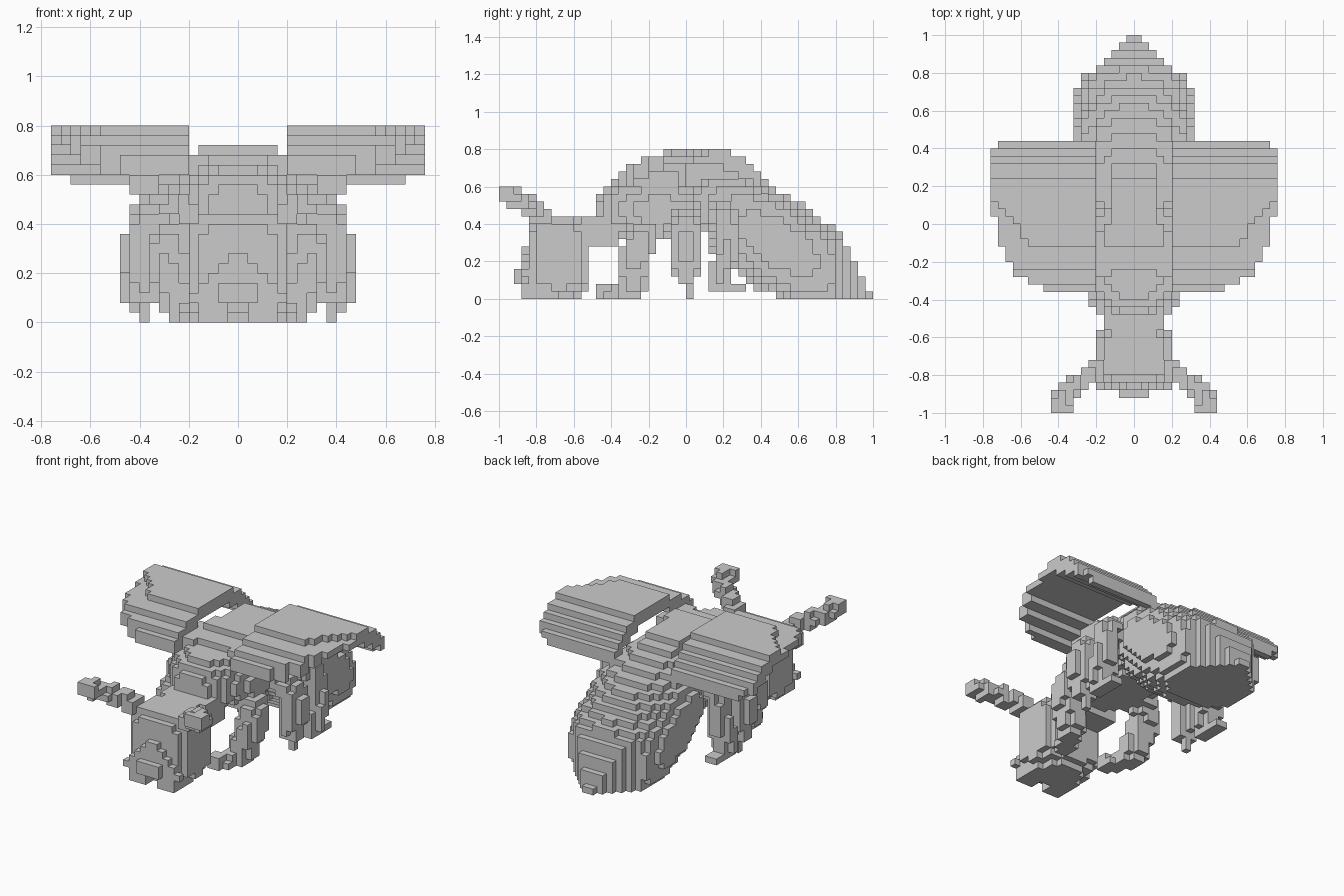
import bpy, bmesh
from mathutils import Vector

cube = bpy.data.objects.get("Cube")
if cube:
    bpy.data.objects.remove(cube, do_unlink=True)

U = 0.04                      # block size
NX, NY, NZ = 19, 25, 20       # half width, half length, height in blocks

grey = bpy.data.materials.new("plain_grey")
grey.use_nodes = True
grey.diffuse_color = (0.6, 0.6, 0.6, 1)
grey.node_tree.nodes["Principled BSDF"].inputs["Base Color"].default_value = (0.6, 0.6, 0.6, 1)

AXES = [Vector(v) for v in ((1, 0, 0), (0, 1, 0), (0, 0, 1))]


def blocks(name, inside):
    """Fill every block whose centre is inside, and keep the outer faces."""
    cells = {(i, j, k) for i in range(-NX, NX) for j in range(-NY, NY) for k in range(NZ)
             if inside(Vector((i + .5, j + .5, k + .5)) * U)}
    bm = bmesh.new()
    verts = {}

    def vert(p):
        key = tuple(round(c) for c in p)
        if key not in verts:
            verts[key] = bm.verts.new(Vector(key) * U)
        return verts[key]

    for cell in cells:
        for a in range(3):
            for sign in (-1, 1):
                n = AXES[a] * sign
                if tuple(round(c) for c in Vector(cell) + n) in cells:
                    continue
                u, v = AXES[(a + 1) % 3], AXES[(a + 2) % 3]
                o = Vector(cell) + (AXES[a] if sign > 0 else Vector())
                ring = [o, o + u, o + u + v, o + v]
                bm.faces.new([vert(p) for p in ring[::sign]])
    mesh = bpy.data.meshes.new(name)
    bm.to_mesh(mesh)
    bm.free()
    mesh.materials.append(grey)
    obj = bpy.data.objects.new(name, mesh)
    bpy.context.collection.objects.link(obj)
    return obj


def pair(name, inside):
    """Make a left and a right copy of a part described on the +x side."""
    for side, s in (("left", 1), ("right", -1)):
        blocks(f"{side}_{name}", lambda p: inside(Vector((p.x * s, p.y, p.z))))


def oval(center, radii, power=2):
    return lambda p: sum(abs((p[i] - center[i]) / radii[i]) ** power for i in range(3)) <= 1


def box(lo, hi):
    return lambda p: all(lo[i] < p[i] < hi[i] for i in range(3))


def limb(points, radius):
    pts = [Vector(q) for q in points]

    def inside(p):
        for a, b in zip(pts, pts[1:]):
            d = b - a
            t = max(0, min(1, (p - a).dot(d) / d.length_squared))
            if (p - a - d * t).length < radius:
                return True
        return False
    return inside


def arch(y):
    """Height of the arched back and wings along the body."""
    d = y - 0.08
    return 0.81 - (1.4 if d > 0 else 0.75) * d * d


def wing(p):
    # broad, thin arched plate with rounded outer corners
    d = p.y - 0.28
    reach = 0.765 - (0.45 if d < 0 else 1.5) * d * d
    if p.y < -0.24:
        reach -= 10 * (p.y + 0.24) ** 2
    top = arch(p.y)
    low = max(0.6 if p.x > 0.68 else 0.56, top - 0.085)
    if -0.12 < p.y < 0.16 and p.x > reach - 0.6 * (0.16 - p.y):
        top -= 0.04
    return 0.2 < p.x < reach and -0.36 < p.y < 0.44 and low < p.z < top


def back(p):
    # narrower behind the wing roots, which leaves a gap beside it
    half = 0.16 if p.y < 0 else 0.12
    top = arch(p.y) - 0.08
    return abs(p.x) < half and -0.4 < p.y < 0.4 and top - 0.2 < p.z < top


def abdomen(p):
    # long box-sided oval sloping down to a pointed tail
    y, z = p.y - 0.5, p.z - 0.3
    along, across = y * 0.832 - z * 0.555, y * 0.555 + z * 0.832
    full = 1 - (along / 0.6) ** 2
    if full <= 0 or abs(p.x) > 1.12 - 1.1 * p.y or p.z > 1.91 - 1.9 * p.y:
        return False
    if (p.y < 0.12 and p.z < 0.4) or (p.y < 0.48 and p.z < 0.04):
        return False
    f = full ** 0.5
    depth = 0.235 if across > 0 else 0.27
    return (across / (depth * f)) ** 2 + abs(p.x / (0.33 * f)) ** 2.6 <= 1


def muzzle(p):
    # stepped wedge, wide at the mouth
    return -0.88 < p.y < -0.84 and 0.08 < p.z < 0.28 and abs(p.x) < 0.3 - p.z


# Wings and body
pair("wing", wing)
blocks("back", back)
blocks("thorax", oval((0, -0.14, 0.48), (0.28, 0.36, 0.18)))
blocks("collar", oval((0, -0.26, 0.5), (0.24, 0.22, 0.16)))
pair("wing_root", box((0.12, -0.28, 0.6), (0.24, -0.04, 0.68)))
blocks("abdomen", abdomen)
blocks("neck", box((-0.16, -0.56, 0.28), (0.16, -0.36, 0.44)))

# Head
blocks("head", oval((0, -0.68, 0.23), (0.215, 0.175, 0.23), 3))
blocks("muzzle", muzzle)
blocks("snout", box((-0.08, -0.92, 0.08), (0.08, -0.84, 0.16)))
pair("jaw", box((0.04, -0.88, 0), (0.16, -0.68, 0.08)))
pair("antenna", limb([(0.14, -0.74, 0.4), (0.26, -0.82, 0.48),
                      (0.39, -0.91, 0.54), (0.38, -0.97, 0.56)], 0.05))

# Legs
pair("front_leg", limb([(0.18, -0.16, 0.42), (0.3, -0.26, 0.28), (0.24, -0.28, 0.1)], 0.08))
pair("front_foot", limb([(0.24, -0.28, 0.04), (0.16, -0.44, 0.03)], 0.05))
pair("middle_leg", limb([(0.2, 0, 0.46), (0.38, 0, 0.4), (0.41, 0, 0.28), (0.38, 0, 0.14)], 0.07))
pair("middle_foot", box((0.36, 0, 0), (0.4, 0.04, 0.12)))
pair("hind_leg", limb([(0.24, 0.18, 0.46), (0.37, 0.2, 0.46), (0.4, 0.22, 0.3),
                       (0.4, 0.18, 0.1)], 0.065))
pair("hind_foot", box((0.36, 0.12, 0.04), (0.44, 0.32, 0.08)))
